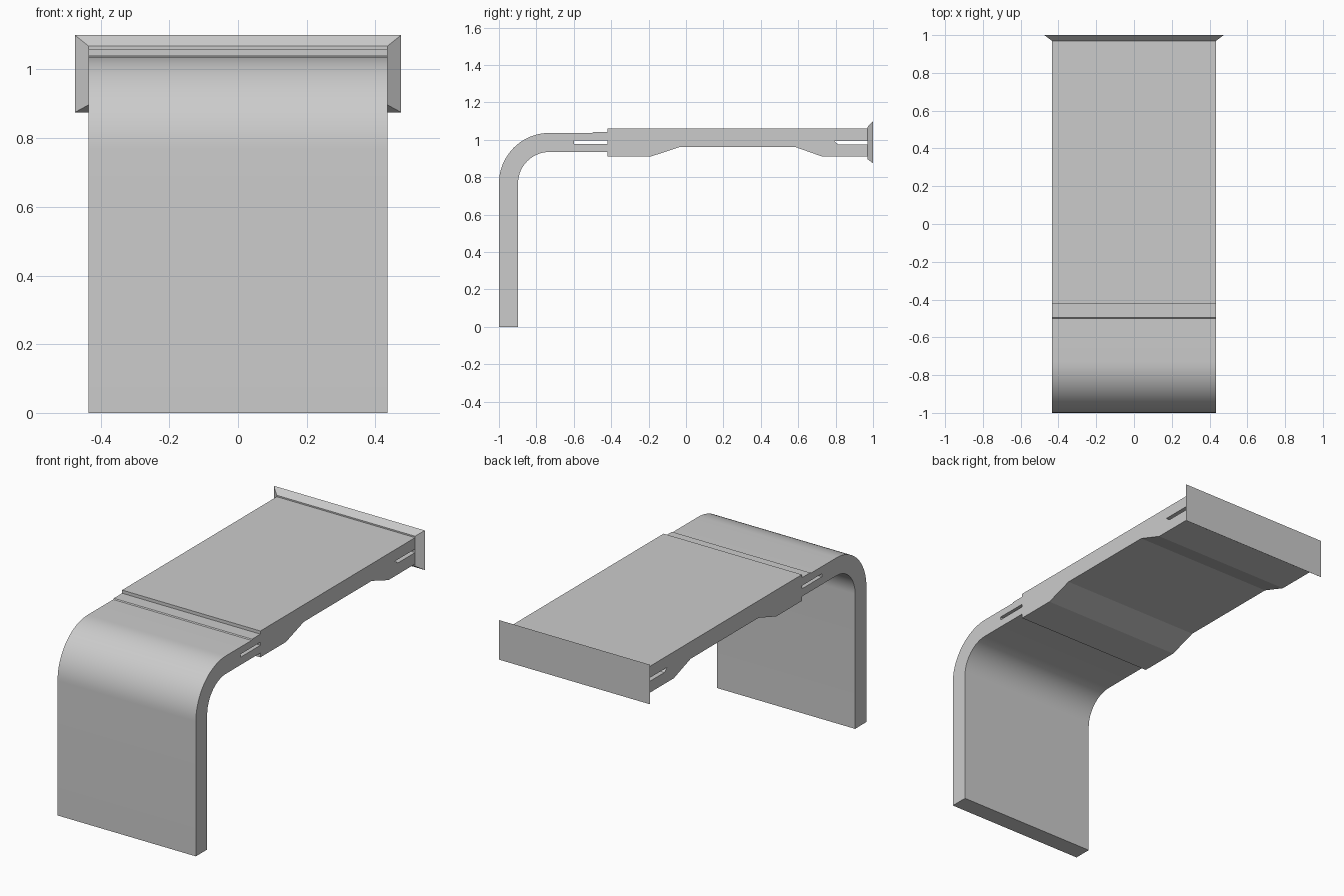
import bpy, bmesh, math

if "Cube" in bpy.data.objects:
    bpy.data.objects.remove(bpy.data.objects["Cube"])

HALF_W = 0.435


def finish(name, bm):
    bmesh.ops.recalc_face_normals(bm, faces=bm.faces)
    mesh = bpy.data.meshes.new(name)
    bm.to_mesh(mesh)
    bm.free()
    ob = bpy.data.objects.new(name, mesh)
    bpy.context.collection.objects.link(ob)
    return ob


def extrude_profile(name, points):
    """Closed (y, z) side profile extruded across the full width."""
    bm = bmesh.new()
    face = bm.faces.new([bm.verts.new((-HALF_W, y, z)) for y, z in points])
    ext = bmesh.ops.extrude_face_region(bm, geom=[face])
    moved = [g for g in ext["geom"] if isinstance(g, bmesh.types.BMVert)]
    bmesh.ops.translate(bm, verts=moved, vec=(2 * HALF_W, 0, 0))
    return finish(name, bm)


def bend(radius, start, end, steps=20):
    cy, cz = -0.73, 0.767
    angles = [math.radians(start + (end - start) * i / steps) for i in range(steps + 1)]
    return [(cy + radius * math.cos(a), cz + radius * math.sin(a)) for a in angles]


# Bent leg panel, with a slot opening towards the deck
leg = extrude_profile(
    "bent_leg",
    [(-1, 0)] + bend(0.27, 180, 90)
    + [(-0.50, 1.037), (-0.495, 1.042), (-0.42, 1.042),
       (-0.42, 0.996), (-0.60, 0.996), (-0.60, 0.979), (-0.42, 0.979), (-0.42, 0.935)]
    + bend(0.168, 90, 180) + [(-0.898, 0)])
bpy.context.view_layer.objects.active = leg
leg.select_set(True)
bpy.ops.object.shade_smooth_by_angle(angle=math.radians(25))

# Deck with a raised underside and a slot opening towards the end flange
extrude_profile("deck", [
    (-0.42, 0.91), (-0.42, 1.06), (0.97, 1.06),
    (0.97, 0.995), (0.79, 0.995), (0.815, 0.975), (0.97, 0.975), (0.97, 0.91),
    (0.73, 0.91), (0.58, 0.963), (-0.03, 0.963), (-0.19, 0.91)])

# Flared end flange
bm = bmesh.new()
rings = []
for y, hw, low, high in ((0.97, HALF_W, 0.897, 1.068), (1.0, 0.475, 0.875, 1.10)):
    rings.append([bm.verts.new((x, y, z)) for x, z in
                  ((-hw, low), (hw, low), (hw, high), (-hw, high))])
for ring in rings:
    bm.faces.new(ring)
for i in range(4):
    j = (i + 1) % 4
    bm.faces.new((rings[0][i], rings[0][j], rings[1][j], rings[1][i]))
finish("end_flange", bm)
